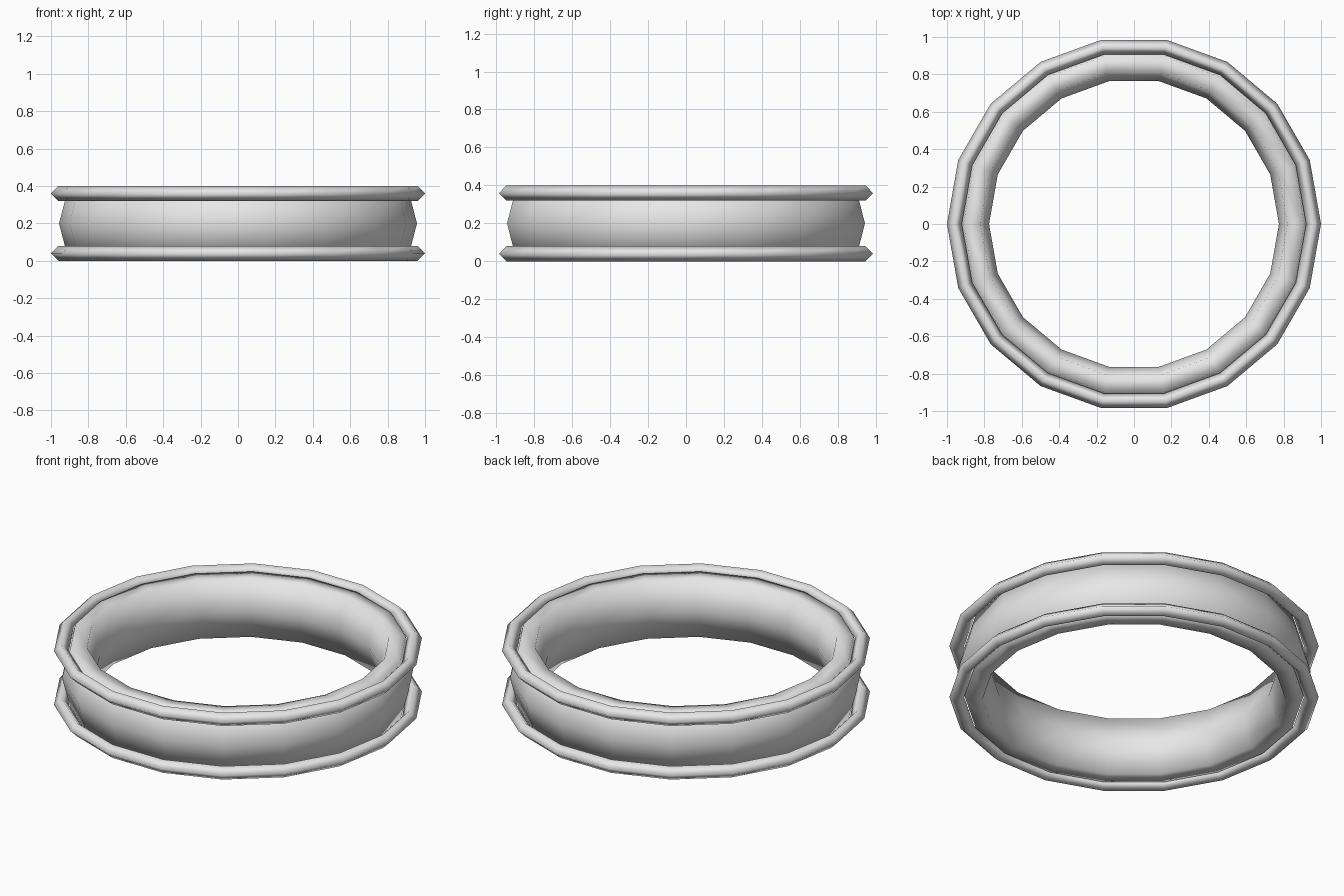
import bpy

if "Cube" in bpy.data.objects:
    bpy.data.objects.remove(bpy.data.objects["Cube"])

SIDES = 18

grey = bpy.data.materials.new("light grey")
grey.diffuse_color = (0.8, 0.8, 0.8, 1)
grey.use_nodes = True
grey.node_tree.nodes["Principled BSDF"].inputs["Base Color"].default_value = grey.diffuse_color


def ring(name, z, major, minor, section_sides, height):
    """Smooth low-poly torus whose section reaches the given half height."""
    bpy.ops.mesh.primitive_torus_add(
        major_segments=SIDES, minor_segments=section_sides,
        major_radius=major, minor_radius=minor, location=(0, 0, z))
    obj = bpy.context.object
    obj.name = name
    top = max(v.co.z for v in obj.data.vertices)
    for v in obj.data.vertices:
        v.co.z *= height / top
    obj.data.materials.append(grey)
    bpy.ops.object.shade_smooth()
    return obj


# Tall hexagonal-section band
ring("band", 0.2, 0.866, 0.091, 6, 0.174)

# Thin diamond-section rims at the bottom and top
for name, z in (("lower_rim", 0.04), ("upper_rim", 0.36)):
    ring(name, z, 0.96, 0.04, 4, 0.04)
